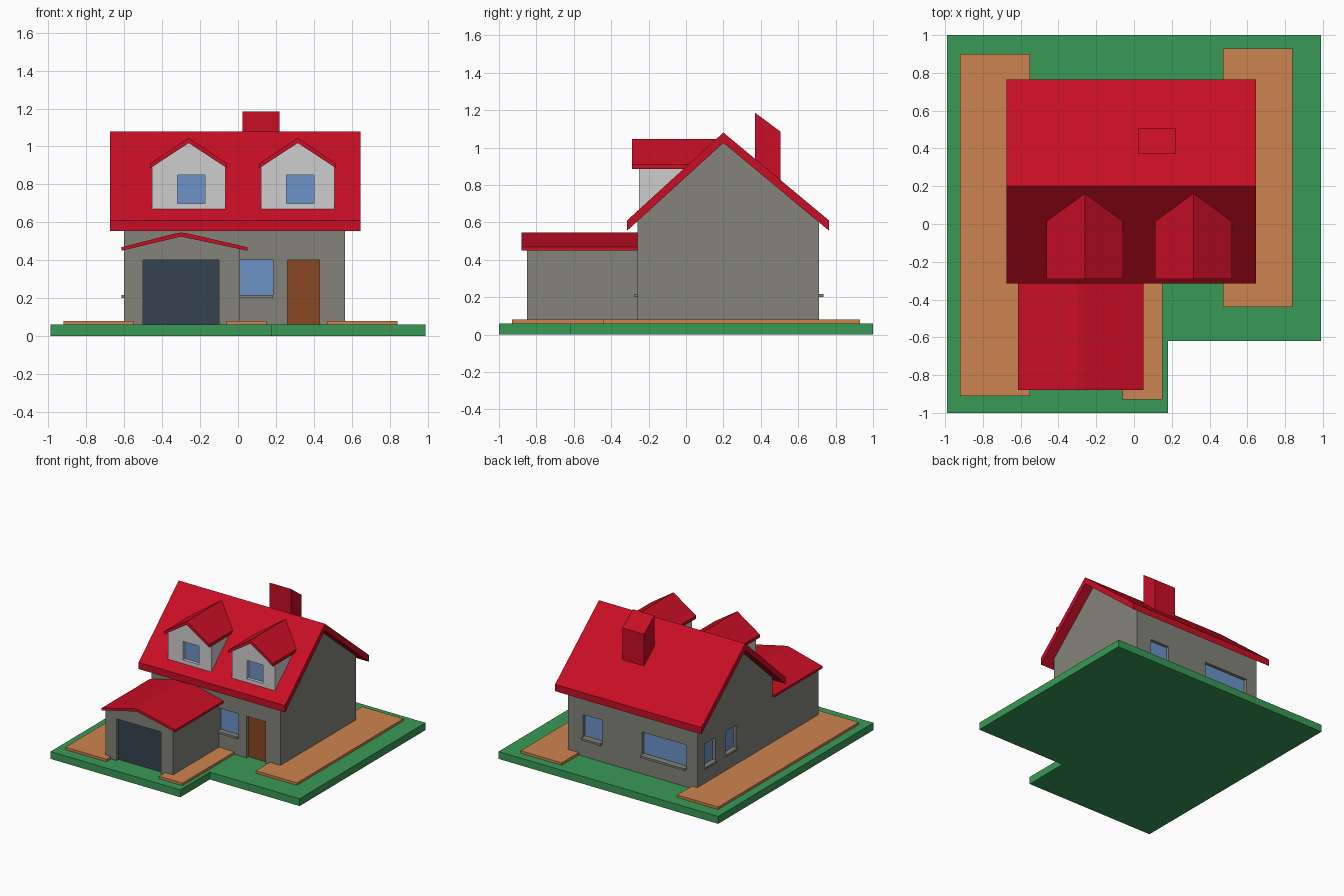
import bpy, bmesh
from mathutils import Vector

if "Cube" in bpy.data.objects:
    bpy.data.objects.remove(bpy.data.objects["Cube"])


def material(name, rgb):
    """Flat colour given as sRGB 0-255, stored linear."""
    lin = [((c / 255 + 0.055) / 1.055) ** 2.4 if c > 10 else c / 255 / 12.92 for c in rgb]
    m = bpy.data.materials.new(name)
    m.diffuse_color = (*lin, 1)
    m.use_nodes = True
    m.node_tree.nodes["Principled BSDF"].inputs["Base Color"].default_value = m.diffuse_color
    return m


RED = material("roof red", (200, 14, 37))
GREEN = material("lawn green", (56, 153, 86))
ORANGE = material("path orange", (206, 131, 80))
GREY = material("wall grey", (131, 131, 122))
WHITE = material("dormer light grey", (206, 206, 206))
BLUE = material("glass blue", (108, 148, 200))
BROWN = material("door brown", (137, 71, 35))
DARK = material("garage door slate", (54, 66, 79))


def prism(name, profile, axis, a, b, mat):
    """Extrude a 2D profile along an axis from a to b."""
    def place(u, v, w):
        return {"x": (w, u, v), "y": (u, w, v), "z": (u, v, w)}[axis]
    bm = bmesh.new()
    lo = [bm.verts.new(place(u, v, a)) for u, v in profile]
    hi = [bm.verts.new(place(u, v, b)) for u, v in profile]
    bm.faces.new(lo)
    bm.faces.new(hi)
    n = len(profile)
    for i in range(n):
        j = (i + 1) % n
        bm.faces.new((lo[i], lo[j], hi[j], hi[i]))
    bmesh.ops.recalc_face_normals(bm, faces=bm.faces)
    me = bpy.data.meshes.new(name)
    bm.to_mesh(me)
    bm.free()
    me.materials.append(mat)
    ob = bpy.data.objects.new(name, me)
    bpy.context.collection.objects.link(ob)
    return ob


def rect(u0, u1, v0, v1):
    return [(u0, v0), (u1, v0), (u1, v1), (u0, v1)]


def opening(name, wall, axis, pos, out, u, z, mat, sill=0):
    """Cut a recess in a wall, put a thin pane at its back and a sill below."""
    r = rect(*u, *z)
    cutter = prism(name + "_cutter", r, axis, pos + out * 0.03, pos - out * 0.03, wall.data.materials[0])
    mod = wall.modifiers.new("cut", "BOOLEAN")
    mod.operation = "DIFFERENCE"
    mod.solver = "EXACT"
    mod.object = cutter
    bpy.context.view_layer.objects.active = wall
    bpy.ops.object.modifier_apply(modifier=mod.name)
    bpy.data.objects.remove(cutter)
    prism(name, r, axis, pos - out * 0.033, pos - out * 0.025, mat)
    if sill:
        prism(name + "_sill", rect(*u, 0.2, z[0] + 0.002), axis,
              pos - out * 0.026, pos + out * sill, GREY)


def trim_to_roof(ob):
    """Remove everything below the front slope of the main roof."""
    bm = bmesh.new()
    bm.from_mesh(ob.data)
    bmesh.ops.bisect_plane(bm, geom=bm.verts[:] + bm.edges[:] + bm.faces[:],
                           plane_co=Vector((0, 0.2, 1.075)),
                           plane_no=Vector((0, -0.913, 1)).normalized(), clear_inner=True)
    bm.to_mesh(ob.data)
    bm.free()


# Lawn and paths
prism("lawn", [(-0.99, -1), (0.18, -1), (0.18, -0.62), (0.99, -0.62), (0.99, 1), (-0.99, 1)],
      "z", 0, 0.06, GREEN)
for name, r in (("left_path", (-0.92, -0.55, -0.91, 0.90)),
                ("right_path", (0.47, 0.84, -0.44, 0.93)),
                ("front_path", (-0.06, 0.15, -0.93, -0.25))):
    prism(name, rect(*r), "z", 0.055, 0.08, ORANGE)

# Main house, roof and chimney
house = prism("house_walls", [(-0.26, 0.05), (0.71, 0.05), (0.71, 0.605), (0.2, 1.03), (-0.26, 0.61)],
              "x", -0.6, 0.565, GREY)
prism("main_roof", [(-0.315, 0.555), (-0.315, 0.61), (0.2, 1.08), (0.765, 0.61),
                    (0.765, 0.555), (0.2, 1.025)], "x", -0.675, 0.645, RED)
prism("chimney", [(0.37, 0.92), (0.505, 0.81), (0.505, 1.085), (0.37, 1.185)],
      "x", 0.025, 0.22, RED)

# Garage
garage = prism("garage_walls", [(-0.6, 0.05), (0.01, 0.05), (0.01, 0.463), (-0.3, 0.53), (-0.6, 0.458)],
               "y", -0.85, -0.26, GREY)
prism("garage_roof", [(-0.615, 0.45), (-0.615, 0.468), (-0.335, 0.54), (-0.3, 0.546), (-0.26, 0.54),
                      (0.05, 0.468), (0.05, 0.45), (-0.3, 0.525)], "y", -0.88, -0.26, RED)

# Doors and windows
pane = (0.215, 0.40)
opening("garage_door", garage, "y", -0.85, -1, (-0.50, -0.10), (0.04, 0.40), DARK)
opening("front_door", house, "y", -0.26, -1, (0.26, 0.43), (0.04, 0.40), BROWN)
opening("front_window", house, "y", -0.26, -1, (0.01, 0.185), pane, BLUE, 0.018)
opening("back_window_small", house, "y", 0.71, 1, (0.26, 0.43), pane, BLUE, 0.026)
opening("back_window_wide", house, "y", 0.71, 1, (-0.50, -0.10), pane, BLUE, 0.026)
opening("side_window_rear", house, "x", -0.6, -1, (0.48, 0.62), pane, BLUE, 0.015)
opening("side_window_front", house, "x", -0.6, -1, (0.21, 0.35), pane, BLUE, 0.015)

# Dormers, trimmed where they meet the roof
for side, cx in (("left", -0.26), ("right", 0.315)):
    walls = prism(side + "_dormer_walls",
                  [(cx - 0.194, 0.6), (cx + 0.194, 0.6), (cx + 0.194, 0.895), (cx, 1.025), (cx - 0.194, 0.895)],
                  "y", -0.25, 0.17, WHITE)
    opening(side + "_dormer_window", walls, "y", -0.25, -1, (cx - 0.06, cx + 0.085), (0.70, 0.85), BLUE)
    trim_to_roof(walls)
    roof = prism(side + "_dormer_roof",
                 [(cx - 0.203, 0.885), (cx - 0.203, 0.91), (cx, 1.045), (cx + 0.203, 0.91),
                  (cx + 0.203, 0.885), (cx, 1.018)], "y", -0.29, 0.17, RED)
    trim_to_roof(roof)
